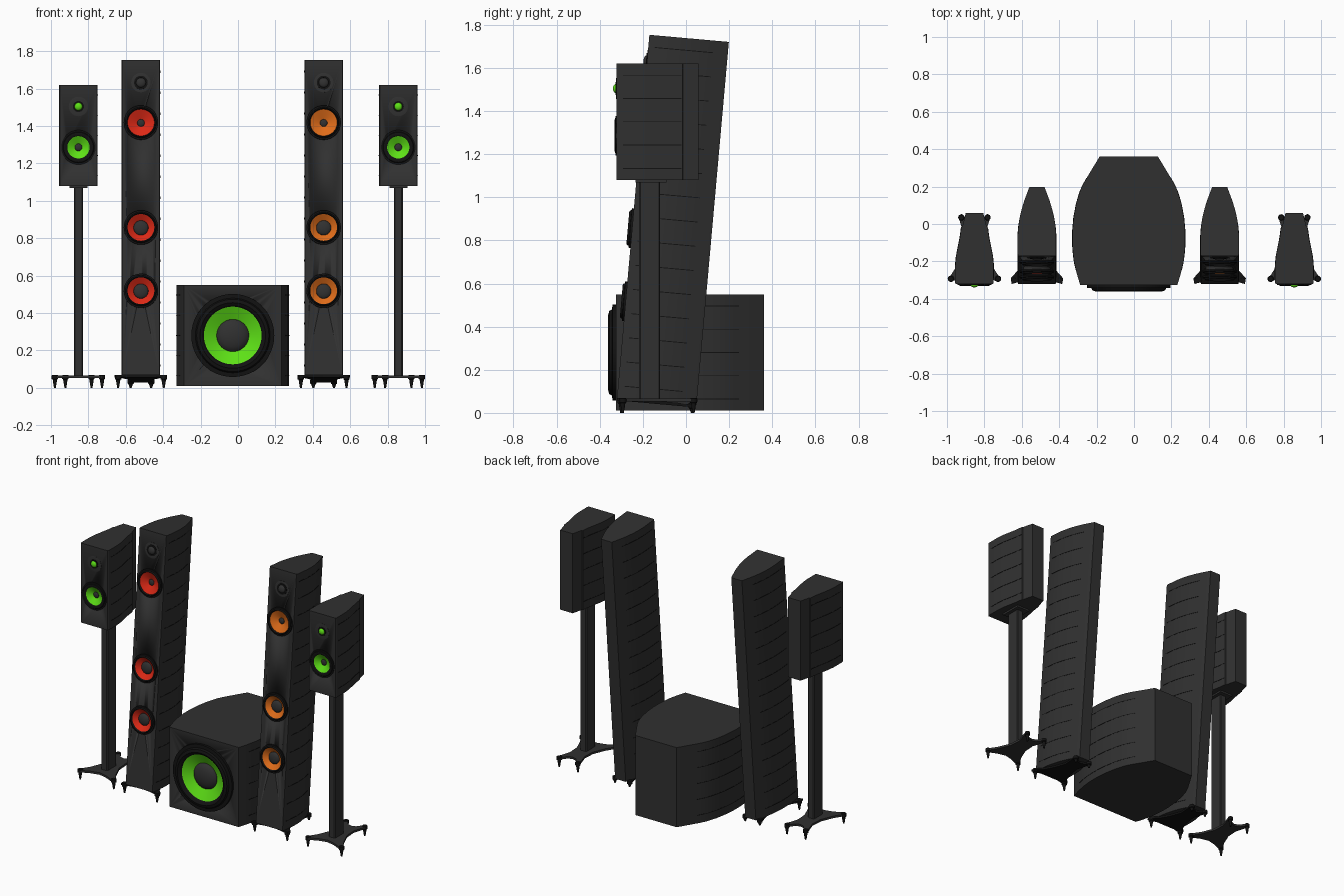
import bpy, bmesh, math
from mathutils import Matrix, Vector

if "Cube" in bpy.data.objects:
    bpy.data.objects.remove(bpy.data.objects["Cube"])

T = Matrix.Translation


def material(name, col):
    m = bpy.data.materials.new(name)
    m.diffuse_color = (*col, 1)
    m.use_nodes = True
    m.node_tree.nodes["Principled BSDF"].inputs["Base Color"].default_value = m.diffuse_color
    return m


CHARCOAL = material("charcoal", (0.03, 0.03, 0.03))
BLACK = material("black", (0.006, 0.006, 0.006))
GREEN = material("green", (0.11, 0.75, 0.008))
RED = material("red", (0.72, 0.022, 0.008))
ORANGE = material("orange", (0.74, 0.15, 0.01))


def finish(bm, name, mat, M=Matrix()):
    bmesh.ops.transform(bm, matrix=M, verts=bm.verts)
    bmesh.ops.recalc_face_normals(bm, faces=bm.faces)
    me = bpy.data.meshes.new(name)
    bm.to_mesh(me)
    bm.free()
    ob = bpy.data.objects.new(name, me)
    bpy.context.collection.objects.link(ob)
    me.materials.append(mat)
    bpy.ops.object.select_all(action='DESELECT')
    ob.select_set(True)
    bpy.context.view_layer.objects.active = ob
    bpy.ops.object.shade_smooth_by_angle(angle=math.radians(25))
    return ob


def prism(name, pts, z0, z1, mat, M):
    bm = bmesh.new()
    lo = [bm.verts.new((x, y, z0)) for x, y in pts]
    hi = [bm.verts.new((x, y, z1)) for x, y in pts]
    bm.faces.new(lo)
    bm.faces.new(hi)
    for i in range(len(pts)):
        j = (i + 1) % len(pts)
        bm.faces.new((lo[i], lo[j], hi[j], hi[i]))
    return finish(bm, name, mat, M)


def lathe(name, prof, mat, M, n=48):
    # closed (radius, height) outline spun about local z
    bm = bmesh.new()
    rings = [[bm.verts.new((r * math.cos(2 * math.pi * i / n), r * math.sin(2 * math.pi * i / n), h))
              for i in range(n)] if r > 0 else [bm.verts.new((0, 0, h))] for r, h in prof]
    pairs = list(zip(rings, rings[1:]))
    if prof[0][0] > 0:
        pairs.append((rings[-1], rings[0]))
    for a, b in pairs:
        for i in range(n):
            j = (i + 1) % n
            f = [a[i % len(a)], a[j % len(a)], b[j % len(b)], b[i % len(b)]]
            f = list(dict.fromkeys(f))
            if len(f) > 2:
                bm.faces.new(f)
    return finish(bm, name, mat, M)


def mirrored(half):
    return half + [(-x, y) for x, y in reversed(half) if x > 0]


def dome(r, h, base, back=0.004):
    arc = [(r * math.cos(t * math.pi / 12), base + h * math.sin(t * math.pi / 12)) for t in range(6)]
    return [(0, base - back), (r, base - back)] + arc + [(0, base + h)]


def half_width(half, y):
    for (xa, ya), (xb, yb) in zip(half, half[1:]):
        if ya <= y <= yb:
            return xa + (xb - xa) * (y - ya) / (yb - ya)
    return half[-1][0]


def cabinet(name, half, height, M, y0, y1, rows):
    ob = prism(name + "_cabinet", mirrored(half), 0, height, CHARCOAL, M)
    # thin seam lines running around the curved side panels
    bm = bmesh.new()
    for k in range(rows):
        z = height * (k + 0.5) / rows
        for s in (1, -1):
            prev = None
            for i in range(15):
                y = y0 + (y1 - y0) * i / 14
                w = half_width(half, y)
                ring = [bm.verts.new((s * (w + d), y, z + e)) for d, e in
                        ((-0.003, -0.002), (0.0015, -0.002), (0.0015, 0.002), (-0.003, 0.002))]
                if prev:
                    for a in range(4):
                        b = (a + 1) % 4
                        bm.faces.new((prev[a], prev[b], ring[b], ring[a]))
                else:
                    bm.faces.new(ring)
                prev = ring
            bm.faces.new(prev)
    finish(bm, name + "_side_seams", BLACK, M)
    return ob


def facing(M, z):
    return M @ T((0, 0, z)) @ Matrix.Rotation(math.pi / 2, 4, 'X')


def driver(name, box, M, z, R, rc, rd, p, depth, mat):
    F = facing(M, z)
    # recess in the baffle
    cut = lathe(name + "_cutter", [(0, -depth - 0.02), (rc * 1.02, -depth - 0.02), (rc * 1.02, 0.05), (0, 0.05)],
                BLACK, F)
    mod = box.modifiers.new("recess", 'BOOLEAN')
    mod.object, mod.operation, mod.solver = cut, 'DIFFERENCE', 'EXACT'
    bpy.context.view_layer.objects.active = box
    bpy.ops.object.modifier_apply(modifier=mod.name)
    bpy.data.objects.remove(cut)
    # frame and rubber surround
    mid = (R * 0.88 + rc) / 2
    lathe(name + "_surround", [(R, -0.002), (R, p * 0.45), (R * 0.9, p * 0.5), (R * 0.87, p * 0.85), (mid, p),
                               (rc * 1.04, p * 0.75), (rc * 0.99, p * 0.4), (rc * 0.99, -0.002)], BLACK, F)
    # cone and dust cap
    lathe(name + "_cone", [(rc, p * 0.45), (rd * 0.95, -depth), (rd * 0.95, -depth - 0.005), (rc, p * 0.45 - 0.005)], mat, F)
    lathe(name + "_dust_cap", dome(rd, rd * 0.4, -depth), CHARCOAL, F)


def tweeter(name, M, z, r, mat):
    F = facing(M, z)
    lathe(name + "_plate", [(0, -0.002), (0.052, -0.002), (0.052, 0.001), (0.046, 0.002), (r * 1.4, 0.002), (0, 0.002)],
          CHARCOAL, F)
    lathe(name + "_ring", [(r * 1.4, 0.001), (r * 1.4, 0.005), (r, 0.005), (r, 0.001)], BLACK, F)
    lathe(name + "_dome", dome(r, 0.014, 0.003), mat, F)


def spikes(name, cx, places):
    for i, (x, y, top) in enumerate(places):
        for s in (1, -1):
            lathe(f"{name}_spike_{i}_{'right' if s > 0 else 'left'}",
                  [(0, 0), (0.005, 0), (0.012, top - 0.025), (0.017, top - 0.022), (0.017, top - 0.003),
                   (0.013, top), (0, top)], BLACK, T((cx + s * x, y, 0)), 20)


# subwoofer
sub_half = [(0.26, 0), (0.278, 0.06), (0.294, 0.13), (0.302, 0.21), (0.302, 0.28), (0.295, 0.36),
            (0.28, 0.44), (0.258, 0.51), (0.235, 0.555), (0.155, 0.687)]
M = T((-0.028, -0.325, 0.01))
box = cabinet("subwoofer", sub_half, 0.54, M, 0.08, 0.57, 5)
driver("subwoofer_driver", box, M, 0.27, 0.222, 0.155, 0.087, 0.036, 0.02, GREEN)

# leaning floor towers
tower_half = [(0.1, 0), (0.103, 0.01), (0.103, 0.11), (0.099, 0.16), (0.091, 0.21), (0.08, 0.255),
              (0.068, 0.295), (0.04, 0.37)]
tower_plate = [(0, 0.03), (0.06, 0.022), (0.135, 0.0), (0.14, 0.03), (0.1, 0.075), (0.07, 0.15), (0.05, 0.24),
               (0.068, 0.34), (0.055, 0.355), (0.03, 0.33), (0, 0.32)]
for side, cx, col in (("left", -0.519, RED), ("right", 0.458, ORANGE)):
    n = side + "_tower"
    M = T((cx, -0.32, 0.07)) @ Matrix.Rotation(math.radians(-5.1), 4, 'X')
    box = cabinet(n, tower_half, 1.69, M, 0.03, 0.3, 15)
    for k, z, rd in ((1, 0.45, 0.04), (2, 0.79, 0.04), (3, 1.353, 0.02)):
        driver(f"{n}_driver_{k}", box, M, z, 0.092, 0.072, rd, 0.02, 0.015, col)
    tweeter(n + "_tweeter", M, 1.568, 0.026, CHARCOAL)
    prism(n + "_base_plate", mirrored(tower_plate), -0.012, 0, BLACK, M)
    spikes(n, cx, [(0.122, -0.3, 0.068), (0.055, 0.028, 0.045)])

# bookshelf speakers on stands
shelf_half = [(0.099, 0), (0.103, 0.008), (0.103, 0.1), (0.098, 0.15), (0.088, 0.2), (0.078, 0.25),
              (0.071, 0.305), (0.065, 0.308), (0.047, 0.38)]
stand_plate = [(0, -0.265), (0.06, -0.28), (0.125, -0.31), (0.14, -0.295), (0.095, -0.225), (0.06, -0.14),
               (0.055, -0.06), (0.085, 0.035), (0.07, 0.055), (0.03, 0.0), (0, -0.01)]
for side, cx in (("left", -0.853), ("right", 0.857)):
    n = side + "_bookshelf"
    M = T((cx, -0.322, 1.08))
    box = cabinet(n, shelf_half, 0.54, M, 0.03, 0.3, 5)
    driver(n + "_woofer", box, M, 0.206, 0.092, 0.06, 0.02, 0.009, 0.02, GREEN)
    tweeter(n + "_tweeter", M, 0.424, 0.021, GREEN)
    S = T((cx, 0, 0))
    prism(n + "_stand_top_plate", mirrored([(0.048, -0.235), (0.048, -0.09)]), 1.068, 1.08, CHARCOAL, S)
    prism(n + "_stand_column", mirrored([(0.018, -0.218), (0.024, -0.212), (0.024, -0.126), (0.018, -0.12)]),
          0.06, 1.07, CHARCOAL, S)
    prism(n + "_stand_base", mirrored(stand_plate), 0.052, 0.066, CHARCOAL, S)
    spikes(n + "_stand", cx, [(0.126, -0.293, 0.07), (0.07, 0.035, 0.07)])
